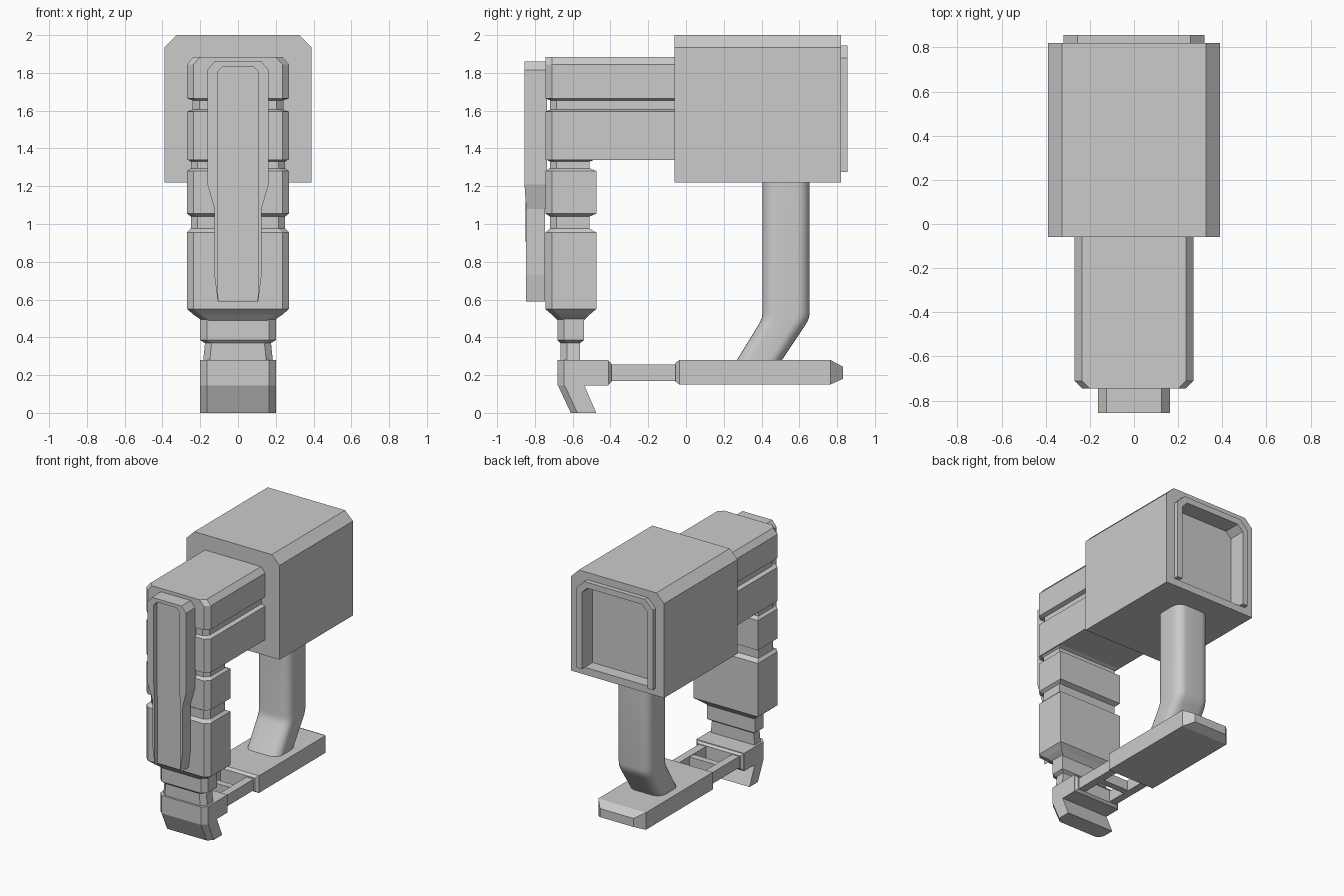
import bpy, bmesh, math

if "Cube" in bpy.data.objects:
    bpy.data.objects.remove(bpy.data.objects["Cube"])


def loft(name, rings):
    """Skin a list of equal-length point rings and cap both ends."""
    bm = bmesh.new()
    loops = [[bm.verts.new(p) for p in r] for r in rings]
    n = len(loops[0])
    for a, b in zip(loops, loops[1:]):
        for i in range(n):
            j = (i + 1) % n
            bm.faces.new((a[i], a[j], b[j], b[i]))
    bm.faces.new(loops[0])
    bm.faces.new(loops[-1])
    bmesh.ops.recalc_face_normals(bm, faces=bm.faces)
    me = bpy.data.meshes.new(name)
    bm.to_mesh(me)
    bm.free()
    ob = bpy.data.objects.new(name, me)
    bpy.context.collection.objects.link(ob)
    return ob


def mirrored(half):
    return half + [(-x, z) for x, z in reversed(half)]


def at_y(outline, y):
    return [(x, y, z) for x, z in outline]


def plan(z, hx, yf, yb, c=0.035):
    """Horizontal ring with chamfered front corners."""
    return [(-hx, yb, z), (-hx, yf + c, z), (-hx + c, yf, z),
            (hx - c, yf, z), (hx, yf + c, z), (hx, yb, z)]


def stack(name, levels):
    return loft(name, [plan(*l) for l in levels])


def u_rim(name, outer, inner, y0, y1):
    """Raised rim open at the bottom; inputs are right halves, bottom to top."""
    o, i = mirrored(outer), mirrored(inner)
    poly = o + i[::-1]
    return loft(name, [at_y(poly, y0), at_y(poly, y1)])


def rect(y, hx, z0, z1, cx=0):
    return [(cx - hx, y, z0), (cx + hx, y, z0), (cx + hx, y, z1), (cx - hx, y, z1)]


# Rear housing with recessed back panel
shell = mirrored([(.39, 1.22), (.39, 1.935), (.325, 2.0)])
inner_half = [(.275, 1.275), (.275, 1.855), (.23, 1.9)]
inner = mirrored(inner_half)
loft("rear_housing", [at_y(shell, -.06), at_y(shell, .82), at_y(inner, .82), at_y(inner, .725)])
u_rim("rear_rim", [(.32, 1.275), (.32, 1.88), (.255, 1.945)], inner_half, .815, .855)

# Front arm with a side groove
B = -.05
stack("front_arm", [(1.34, .27, -.745, B), (1.595, .27, -.745, B), (1.605, .24, -.72, B),
                    (1.655, .24, -.72, B), (1.665, .27, -.745, B), (1.845, .27, -.745, B),
                    (1.885, .235, -.745, B)])

# Front column of stacked blocks
stack("front_column", [
    (.49, .19, -.68, -.54), (.52, .235, -.71, -.51), (.55, .27, -.745, -.475),
    (.955, .27, -.745, -.475), (.975, .25, -.72, -.51), (1.04, .25, -.72, -.51),
    (1.055, .27, -.745, -.475), (1.28, .27, -.745, -.475), (1.295, .25, -.72, -.51),
    (1.33, .25, -.72, -.51), (1.345, .27, -.745, -.475)])

# Neck and foot
stack("neck", [(.27, .185, -.665, -.56), (.37, .175, -.665, -.56), (.385, .2, -.68, -.54),
               (.505, .2, -.68, -.54)])
stack("front_foot", [(.145, .2, -.68, -.41), (.28, .2, -.68, -.41)])
stack("foot_claw", [(0, .2, -.61, -.475), (.15, .2, -.68, -.54)])
loft("foot_socket", [rect(-.415, .2, .145, .28), rect(-.395, .18, .165, .26)])

# Base plate with tapered ends
loft("base_plate", [rect(-.055, .18, .165, .265), rect(-.035, .2, .15, .28),
                    rect(.765, .2, .15, .28), rect(.83, .14, .18, .245)])

# Connecting rails and crossbar
for side in (-1, 1):
    loft("base_rail", [rect(y, .03, .17, .255, side * .14) for y in (-.42, -.04)])
loft("rail_crossbar", [rect(y, .12, .175, .25) for y in (-.25, -.2)])

# Blade on the front: back slab plus open-bottom rim
outer_half = [(.107, .59), (.125, .73), (.125, 1.08), (.162, 1.21), (.162, 1.815), (.125, 1.86)]
channel = [(.104, .59), (.108, .73), (.108, 1.08), (.108, 1.21), (.108, 1.805), (.08, 1.835)]
outline = mirrored(outer_half)
slab = loft("blade_back", [at_y(outline, -.735), at_y(outline, -.815)])
rim = u_rim("blade_rim", outer_half, channel, -.815, -.855)
for ob in (slab, rim):
    for v in ob.data.vertices:
        if v.co.z < 1.15:
            v.co.y = -.8 + (v.co.y + .8) * .84


# Grip post: rounded section swept down with a forward bend
def rounded(z, y0, y1, hx=.14, r=.07, n=6):
    ring = []
    for q, (cx, cy) in enumerate([(hx - r, y1 - r), (r - hx, y1 - r),
                                  (r - hx, y0 + r), (hx - r, y0 + r)]):
        for k in range(n + 1):
            a = (q + k / n) * math.pi / 2
            ring.append((cx + r * math.cos(a), cy + r * math.sin(a), z))
    return ring


post = loft("grip_post", [rounded(1.24, .405, .655), rounded(.53, .405, .655),
                          rounded(.505, .402, .651), rounded(.48, .392, .641),
                          rounded(.455, .377, .625), rounded(.27, .263, .502)])
bpy.context.view_layer.objects.active = post
post.select_set(True)
bpy.ops.object.shade_smooth_by_angle(angle=math.radians(35))
